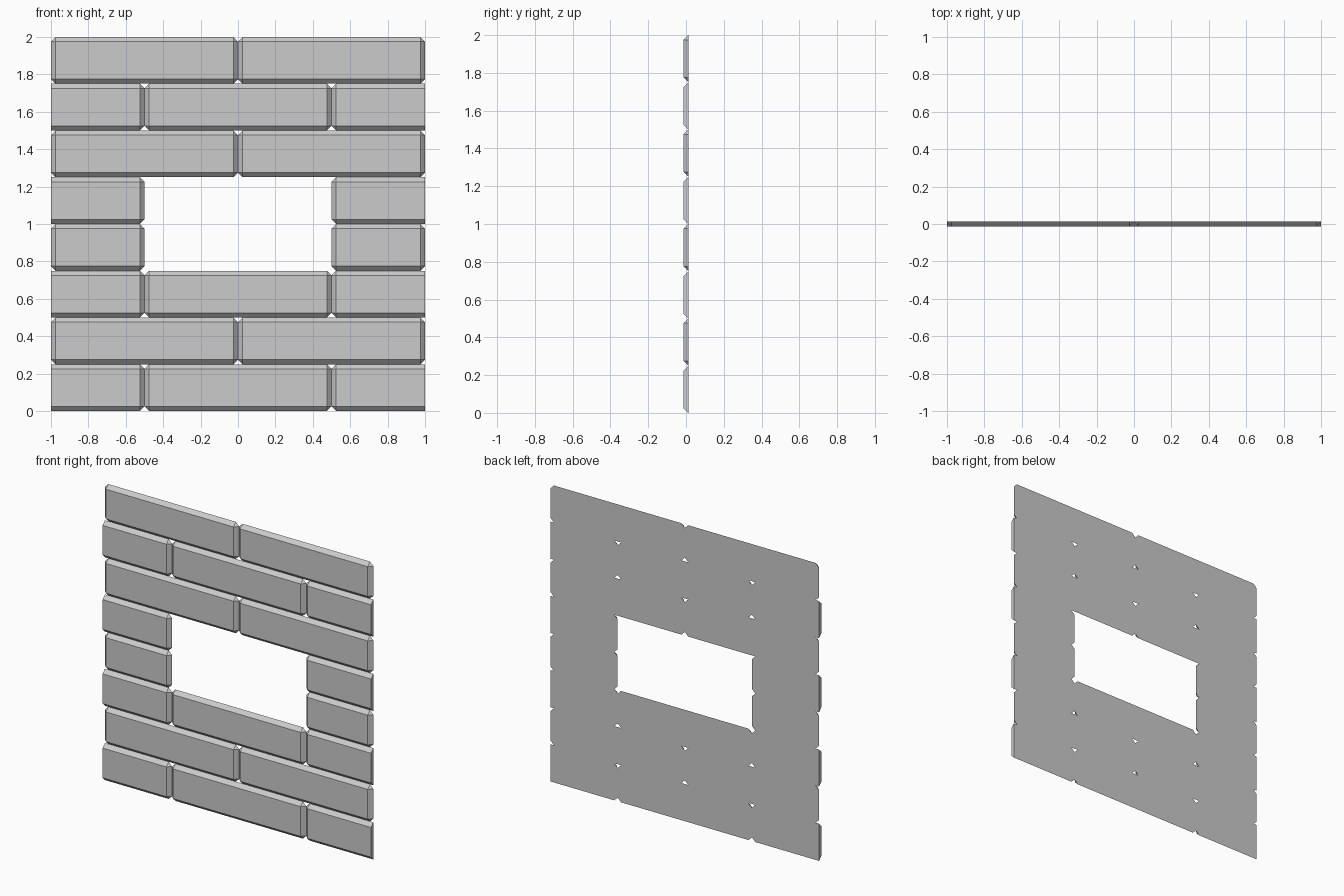
import bpy, bmesh
from mathutils import Matrix, Vector

if "Cube" in bpy.data.objects:
    bpy.data.objects.remove(bpy.data.objects["Cube"])

W = 0.025      # bevel width, also the wall thickness
ROW = 0.25     # course height


def cut(bm, point, normal):
    """Slice off everything beyond the plane and cap the opening."""
    bmesh.ops.bisect_plane(bm, geom=bm.verts[:] + bm.edges[:] + bm.faces[:], dist=1e-5,
                           plane_co=Vector(point), plane_no=Vector(normal), clear_outer=True)
    rim = [e for e in bm.edges if e.is_boundary]
    if rim:
        bmesh.ops.holes_fill(bm, edges=rim, sides=0)


def brick(name, x, row, length):
    # bevelled block, of which only the front slice is kept
    bm = bmesh.new()
    place = Matrix.Translation((x, -W / 2 + 2 * W, ROW * (row + 0.5)))
    bmesh.ops.create_cube(bm, size=1, matrix=place @ Matrix.Diagonal((length, 4 * W, ROW, 1)))
    bmesh.ops.bevel(bm, geom=bm.edges[:], offset=W, offset_type='OFFSET',
                    segments=1, affect='EDGES')
    cut(bm, (0, W / 2, 0), (0, 1, 0))
    # bricks overhanging the wall ends are trimmed flat
    for s in (-1, 1):
        if abs(x) + length / 2 > 1.001 and x * s > 0:
            cut(bm, (s, 0, 0), (s, 0, 0))
    bmesh.ops.recalc_face_normals(bm, faces=bm.faces[:])
    mesh = bpy.data.meshes.new(name)
    bm.to_mesh(mesh)
    bm.free()
    bpy.context.collection.objects.link(bpy.data.objects.new(name, mesh))


# courses from the bottom up: brick centres and brick length
offset = ((-1, 0, 1), 1)
even = ((-0.5, 0.5), 1)
courses = [offset, even, offset,
           ((-0.75, 0.75), 0.5),   # short bricks beside the window
           ((-1, 1), 1),           # trimmed bricks beside the window
           even, offset, even]

for row, (centres, length) in enumerate(courses):
    for i, x in enumerate(centres):
        brick(f"brick_row{row + 1}_{i + 1}", x, row, length)
